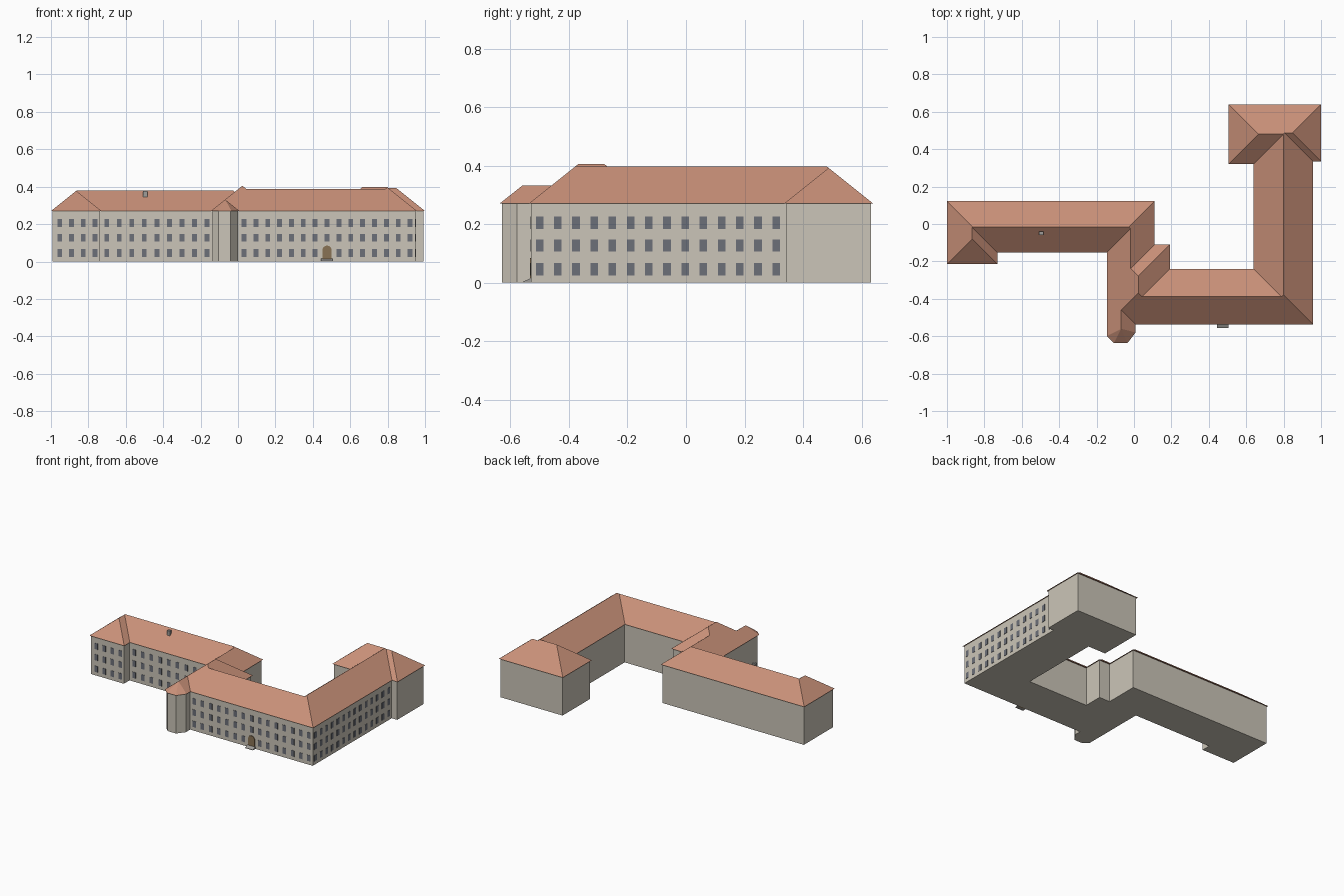
import bpy, bmesh, math
from mathutils import Vector

if "Cube" in bpy.data.objects:
    bpy.data.objects.remove(bpy.data.objects["Cube"])

EAVE, SLOPE, INSET = 0.27, 0.8, 0.008


def material(name, rgb):
    m = bpy.data.materials.new(name)
    m.diffuse_color = (*rgb, 1)
    m.use_nodes = True
    m.node_tree.nodes["Principled BSDF"].inputs["Base Color"].default_value = m.diffuse_color
    return m


PLASTER = material("plaster", (0.60, 0.56, 0.48))
TILE = material("roof_tile", (0.58, 0.28, 0.19))
GLASS = material("window_glass", (0.15, 0.16, 0.19))
WOOD = material("door_wood", (0.25, 0.17, 0.09))
STONE = material("stone", (0.35, 0.34, 0.32))


def finish(name, bm, mat):
    bmesh.ops.recalc_face_normals(bm, faces=bm.faces)
    me = bpy.data.meshes.new(name)
    bm.to_mesh(me)
    bm.free()
    me.materials.append(mat)
    ob = bpy.data.objects.new(name, me)
    bpy.context.collection.objects.link(ob)
    return ob


def mesh(name, verts, faces, mat):
    bm = bmesh.new()
    vs = [bm.verts.new(v) for v in verts]
    for f in faces:
        bm.faces.new([vs[i] for i in f])
    return finish(name, bm, mat)


def prism(name, points, direction, mat):
    bm = bmesh.new()
    face = bm.faces.new([bm.verts.new(p) for p in points])
    ext = bmesh.ops.extrude_face_region(bm, geom=[face], use_keep_orig=True)
    moved = [g for g in ext["geom"] if isinstance(g, bmesh.types.BMVert)]
    bmesh.ops.translate(bm, verts=moved, vec=direction)
    return finish(name, bm, mat)


def add_box(bm, center, size):
    vs = bmesh.ops.create_cube(bm, size=1)["verts"]
    bmesh.ops.scale(bm, verts=vs, vec=size)
    bmesh.ops.translate(bm, verts=vs, vec=center)


def hip_roof(name, x0, y0, x1, y1):
    """Hipped roof of constant pitch over a rectangle."""
    h = min(x1 - x0, y1 - y0) / 2
    z = EAVE + h * SLOPE
    base = [(x0, y0, EAVE), (x1, y0, EAVE), (x1, y1, EAVE), (x0, y1, EAVE)]
    ridge = [(x0 + h, y0 + h, z), (x1 - h, y1 - h, z)]
    if x1 - x0 > y1 - y0:
        faces = [(0, 1, 5, 4), (1, 2, 5), (2, 3, 4, 5), (3, 0, 4)]
    else:
        faces = [(0, 1, 4), (1, 2, 5, 4), (2, 3, 5), (3, 0, 4, 5)]
    mesh(name, base + ridge, faces + [(3, 2, 1, 0)], TILE)


def inset(points, d):
    """Move every side of a counter-clockwise outline inward by d."""
    out = []
    for i, p in enumerate(points):
        a, b, c = Vector(points[i - 1]), Vector(p), Vector(points[(i + 1) % len(points)])
        u, v = (b - a).normalized(), (c - b).normalized()
        n1, n2 = Vector((-u.y, u.x)), Vector((-v.y, v.x))
        out.append(b + (n1 + n2) * d / (1 + n1.dot(n2)))
    return out


# Walls: the eaves outline, inset and raised
outline = [(-1, -.215), (-.73, -.215), (-.73, -.153), (-.145, -.153),
           (-.145, -.6), (-.107, -.637), (-.035, -.637), (.008, -.58),
           (.008, -.537), (.957, -.537), (.957, .335), (1, .335), (1, .64),
           (.505, .64), (.505, .32), (.64, .32), (.64, -.24), (.192, -.24),
           (.192, -.11), (.11, -.11), (.11, .122), (-1, .122)]
prism("walls", [(p.x, p.y, 0) for p in inset(outline, INSET)], (0, 0, EAVE), PLASTER)

# Roofs: equal-pitch hips that meet in the valleys
hip_roof("west_wing_roof", -1, -.153, .11, .122)
hip_roof("west_end_roof", -1, -.215, -.73, .122)
hip_roof("link_roof", -.145, -.537, .11, .122)
hip_roof("stair_block_roof", -.145, -.537, .192, -.11)
hip_roof("front_wing_roof", -.145, -.537, .957, -.24)
hip_roof("east_wing_roof", .64, -.537, .957, .64)
hip_roof("rear_block_roof", .505, .32, .957, .64)
hip_roof("rear_block_side_roof", .64, .335, 1, .64)

# Faceted bay roof
bay = [(-.145, -.45)] + outline[4:8] + [(.008, -.45)]
top = EAVE + .0765 * SLOPE
mesh("bay_roof", [(x, y, EAVE) for x, y in bay] + [(-.0685, -.45, top), (-.0685, -.56, top)],
     [(0, 1, 7, 6), (1, 2, 7), (2, 3, 7), (3, 4, 7), (4, 5, 6, 7), (5, 0, 6),
      (5, 4, 3, 2, 1, 0)], TILE)


# Windows in three storeys
def windows(name, start, end, count, plane, side=False, skip=None):
    bm = bmesh.new()
    for row, z in enumerate((.046, .127, .205)):
        for i in range(count):
            if row == 0 and i == skip:
                continue
            t = start + (end - start) * i / (count - 1)
            if side:
                add_box(bm, (plane, t, z), (.004, .026, .042))
            else:
                add_box(bm, (t, plane, z), (.026, .004, .042))
    finish(name, bm, GLASS)


windows("west_end_windows", -.953, -.765, 4, -.215 + INSET)
windows("west_wing_windows", -.702, -.166, 9, -.153 + INSET)
windows("front_wing_windows", .032, .92, 15, -.537 + INSET, skip=7)
windows("east_wing_windows", -.5, .308, 14, .957 - INSET, side=True)

# Arched door and wedge step
front = -.537 + INSET
arch = [(.476 + .025 * math.cos(math.pi * i / 10), front + .004,
         .06 + .025 * math.sin(math.pi * i / 10)) for i in range(11)]
prism("door", [(.451, front + .004, 0), (.501, front + .004, 0)] + arch, (0, -.008, 0), WOOD)
prism("door_step", [(.445, front, 0), (.445, front - .028, 0), (.445, front - .028, .003),
                    (.445, front, .016)], (.06, 0, 0), STONE)

# Chimney
bm = bmesh.new()
add_box(bm, (-.496, -.05, .357), (.022, .018, .042))
finish("chimney", bm, STONE)
